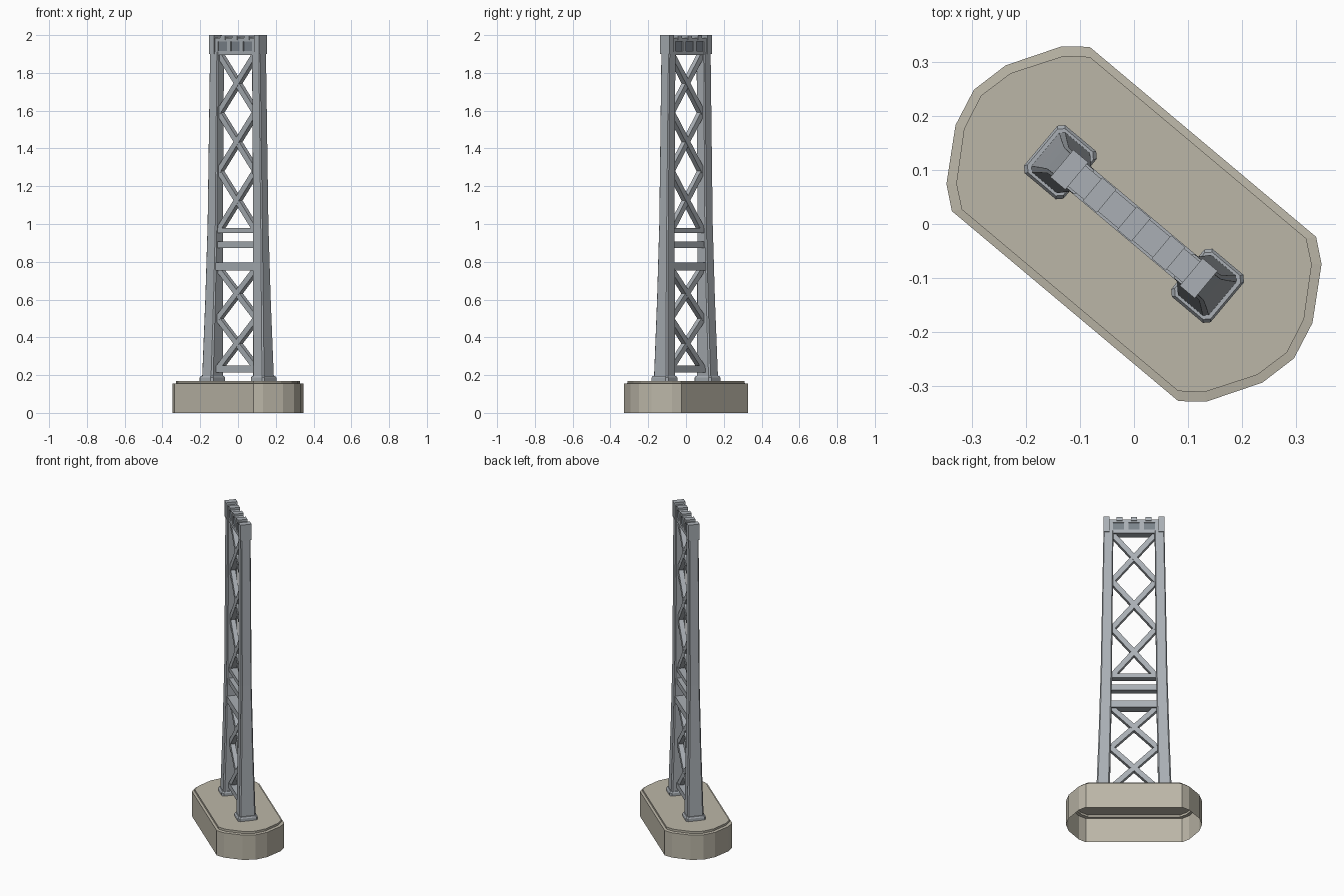
import bpy, bmesh, math
from mathutils import Matrix, Vector

if "Cube" in bpy.data.objects:
    bpy.data.objects.remove(bpy.data.objects["Cube"])

TURN = math.radians(-40)  # whole tower is turned about z


def material(name, rgb):
    m = bpy.data.materials.new(name)
    m.diffuse_color = (*rgb, 1)
    m.use_nodes = True
    m.node_tree.nodes["Principled BSDF"].inputs["Base Color"].default_value = m.diffuse_color
    return m


STEEL = material("steel", (0.40, 0.43, 0.46))
PANEL = material("panel", (0.20, 0.23, 0.26))
STONE = material("stone", (0.50, 0.47, 0.39))


def finish(bm, name, mat):
    bmesh.ops.recalc_face_normals(bm, faces=bm.faces)
    me = bpy.data.meshes.new(name)
    bm.to_mesh(me)
    bm.free()
    ob = bpy.data.objects.new(name, me)
    me.materials.append(mat)
    ob.rotation_euler.z = TURN
    bpy.context.collection.objects.link(ob)
    return ob


def loft(name, mat, rings, open_bottom=False):
    bm = bmesh.new()
    loops = [[bm.verts.new(p) for p in ring] for ring in rings]
    n = len(loops[0])
    for a, b in zip(loops, loops[1:]):
        for i in range(n):
            j = (i + 1) % n
            bm.faces.new((a[i], a[j], b[j], b[i]))
    bm.faces.new(loops[-1])
    if not open_bottom:
        bm.faces.new(loops[0][::-1])
    return finish(bm, name, mat)


def chamfered(u0, u1, v, z, c):
    """Rectangular ring from u0 to u1, half depth v, corners cut by c."""
    return [(u0 + c, -v, z), (u1 - c, -v, z), (u1, -v + c, z), (u1, v - c, z),
            (u1 - c, v, z), (u0 + c, v, z), (u0, v - c, z), (u0, -v + c, z)]


def box(name, mat, u0, u1, v, z0, z1):
    rings = [[(u0, -v, z), (u1, -v, z), (u1, v, z), (u0, v, z)] for z in (z0, z1)]
    return loft(name, mat, rings)


def bar(name, a, b, width, depth):
    """Flat bar in the u-z plane from a to b."""
    d = Vector((b[0] - a[0], 0, b[1] - a[1]))
    bm = bmesh.new()
    bmesh.ops.create_cube(bm, size=1, matrix=(
        Matrix.Translation(((a[0] + b[0]) / 2, 0, (a[1] + b[1]) / 2))
        @ Matrix.Rotation(-math.atan2(d.z, d.x), 4, 'Y')
        @ Matrix.Diagonal((d.length, depth, width, 1))))
    return finish(bm, name, STEEL)


# Foundation: hollow from below, stepped at the top
quarter = [(.273, .198), (.313, .166), (.37, .072), (.386, 0)]
half = quarter + [(u, -v) for u, v in quarter[-2::-1]]
outline = half + [(-u, -v) for u, v in half]
fu, fv = 0.369 / 0.386, 0.184 / 0.198
loft("foundation", STONE, [
    [(u, v, 0) for u, v in outline],
    [(u, v, .155) for u, v in outline],
    [(u * fu, v * fv, .157) for u, v in outline],
    [(u * fu, v * fv, .17) for u, v in outline]], open_bottom=True)

# Legs, feet and end posts, mirrored left and right
for side, s in (("left", -1), ("right", 1)):
    def mirrored(rings):
        return [[(s * u, v, z) for u, v, z in r] for r in rings]
    loft(side + "_foot", STEEL, mirrored([
        chamfered(.130, .225, .058, .169, .01),
        chamfered(.130, .225, .058, .187, .01),
        chamfered(.134, .221, .053, .195, .01)]))
    loft(side + "_leg", STEEL, mirrored([
        chamfered(.138, .214, .048, .19, .008),
        chamfered(.130, .200, .038, .60, .007),
        chamfered(.125, .189, .031, 1.0, .006),
        chamfered(.117, .173, .029, 1.91, .005)]))
    a, b = sorted((s * .138, s * .174))
    box(side + "_end_post", STEEL, a, b, .033, 1.9, 2.0)

# Cap beam: core, rails, dividers, dark recessed panels and teeth
box("cap_bottom_rail", STEEL, -.15, .15, .025, 1.895, 1.917)
box("cap_top_rail", STEEL, -.15, .15, .025, 1.966, 1.985)
box("cap_panels", PANEL, -.145, .145, .019, 1.91, 1.97)
for i, (a, b) in enumerate(((-.145, -.118), (-.056, -.03), (.03, .056), (.118, .145))):
    box(f"cap_divider_{i + 1}", STEEL, a, b, .025, 1.91, 1.97)
for i in (-1, 0, 1):
    box(f"cap_tooth_{i + 2}", STEEL, i * .083 - .017, i * .083 + .017, .028, 1.975, 1.998)

# Horizontal struts between the legs: bottom z, top z, half depth
for i, (z0, z1, v) in enumerate(((.215, .25, .018), (.755, .795, .03),
                                 (.872, .907, .02), (.952, .98, .02))):
    w = .14 - .01 * i / 3
    box(f"strut_{i + 1}", STEEL, -w, w, v, z0, z1)

# Crossed bracing
levels = [(.235, .50), (.50, .765), (.97, 1.28), (1.28, 1.59), (1.59, 1.90)]
for i, (z0, z1) in enumerate(levels):
    w = .132 if i < 2 else .125
    bar(f"brace_{i + 1}_rising", (-w, z0), (w, z1), .03, .030)
    bar(f"brace_{i + 1}_falling", (-w, z1), (w, z0), .03, .028)
